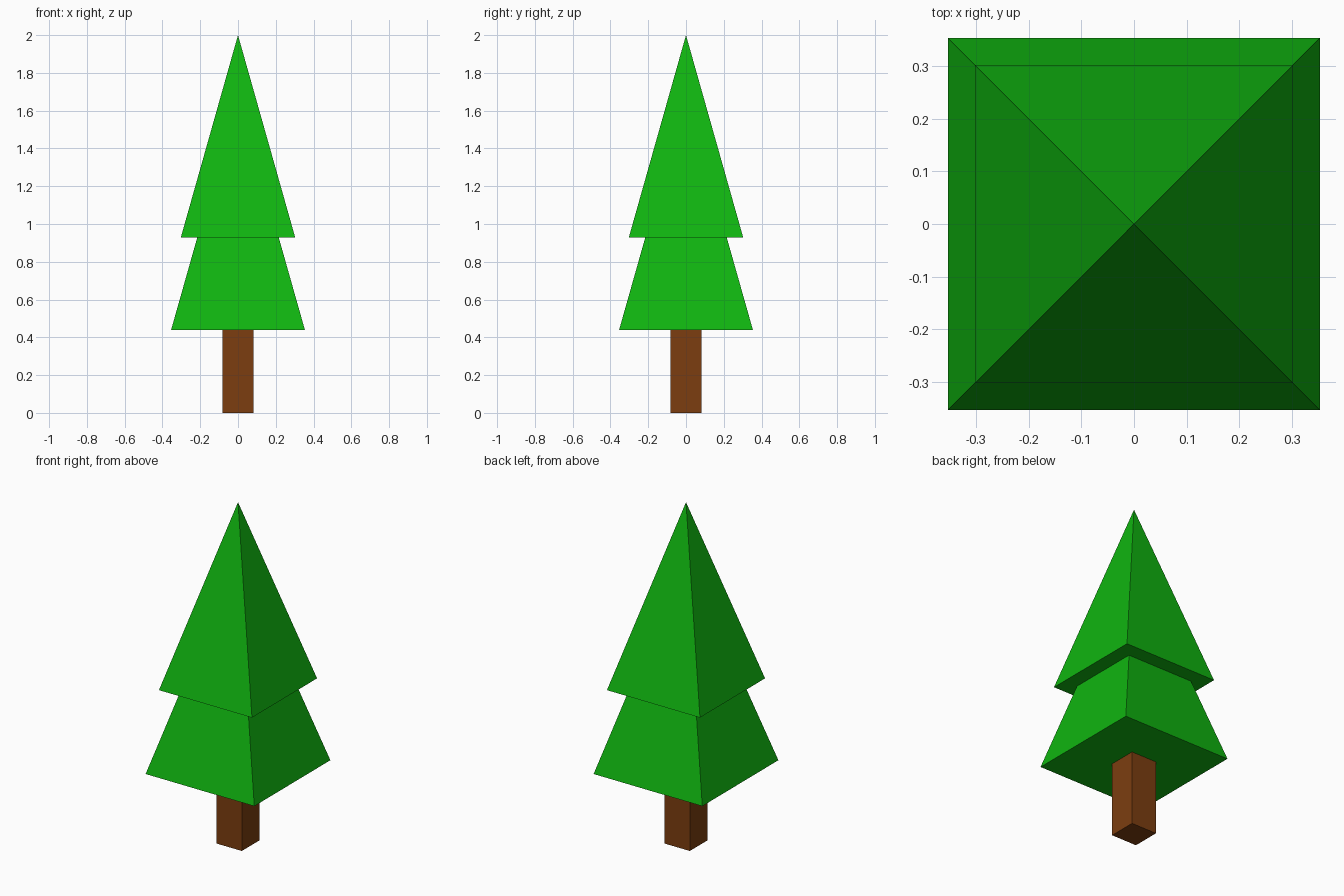
import bpy
import math

if "Cube" in bpy.data.objects:
    bpy.data.objects.remove(bpy.data.objects["Cube"])


def material(name, colour):
    mat = bpy.data.materials.new(name)
    mat.diffuse_color = (*colour, 1.0)
    mat.use_nodes = True
    mat.node_tree.nodes["Principled BSDF"].inputs["Base Color"].default_value = mat.diffuse_color
    return mat


green = material("leaf green", (0.005, 0.46, 0.005))
brown = material("bark brown", (0.2, 0.048, 0.005))


def square_column(name, half_width, bottom, top, mat, tip=0.0):
    """Four-sided cone (tip=0) or box (tip=half_width), aligned to the axes."""
    bpy.ops.mesh.primitive_cone_add(
        vertices=4, radius1=half_width * math.sqrt(2), radius2=tip * math.sqrt(2),
        depth=top - bottom, location=(0, 0, (top + bottom) / 2),
        rotation=(0, 0, math.pi / 4))
    obj = bpy.context.object
    bpy.ops.object.transform_apply(location=False, rotation=True, scale=False)
    obj.name = name
    obj.data.materials.append(mat)
    return obj


# Trunk, ending just inside the foliage
square_column("trunk", 0.083, 0.0, 0.45, brown, tip=0.083)

# Two overlapping pyramids of foliage
square_column("lower_foliage", 0.354, 0.44, 1.69, green)
square_column("upper_foliage", 0.303, 0.928, 2.0, green)
